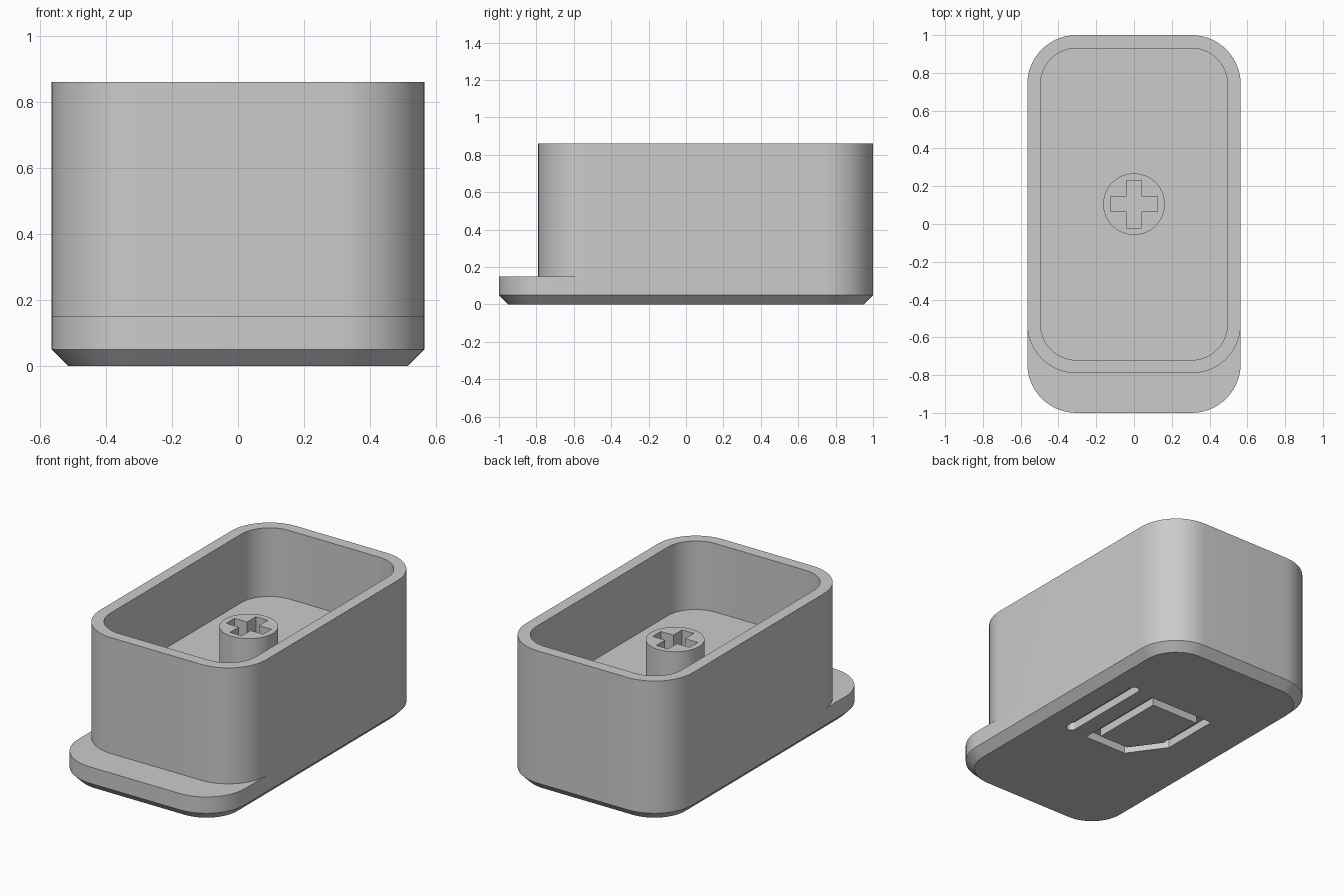
import bpy, bmesh
from math import sin, cos, radians, pi

cube = bpy.data.objects.get("Cube")
if cube:
    bpy.data.objects.remove(cube, do_unlink=True)

grey = bpy.data.materials.new("plain grey")
grey.use_nodes = True
grey.diffuse_color = (0.6, 0.6, 0.6, 1)
grey.node_tree.nodes["Principled BSDF"].inputs["Base Color"].default_value = (0.6, 0.6, 0.6, 1)

HALF, BACK, LIP, FRONT = 0.565, 1.0, -1.0, -0.79   # footprint limits
R, WALL, SEG = 0.26, 0.07, 14                      # corner radius, wall, corner segments
LIP_Z, TOP, FLOOR, CHAMFER, GROOVE = 0.15, 0.86, 0.44, 0.05, 0.05
STEM_Y, STEM_TOP = 0.105, 0.67


def rounded(x0, x1, y0, y1, r):
    """Rounded rectangle, counter-clockwise from the back +x corner."""
    pts = []
    for k, (cx, cy) in enumerate([(x1 - r, y1 - r), (x0 + r, y1 - r), (x0 + r, y0 + r), (x1 - r, y0 + r)]):
        for i in range(SEG + 1):
            a = (k + i / SEG) * pi / 2
            pts.append((cx + r * cos(a), cy + r * sin(a)))
    return pts


def ring(bm, pts, z):
    return [bm.verts.new((x, y, z)) for x, y in pts]


def bridge(bm, *rings):
    for a, b in zip(rings, rings[1:]):
        for i in range(len(a)):
            j = (i + 1) % len(a)
            bm.faces.new((a[i], a[j], b[j], b[i]))


def loop_edges(bm, verts):
    return [bm.edges.get((verts[i - 1], verts[i])) for i in range(len(verts))]


def finish(bm, name):
    bmesh.ops.recalc_face_normals(bm, faces=bm.faces)
    mesh = bpy.data.meshes.new(name)
    bm.to_mesh(mesh)
    bm.free()
    mesh.materials.append(grey)
    ob = bpy.data.objects.new(name, mesh)
    bpy.context.collection.objects.link(ob)
    return ob


def prism(name, pts, z0, z1):
    bm = bmesh.new()
    low, high = ring(bm, pts, z0), ring(bm, pts, z1)
    bridge(bm, low, high)
    bm.faces.new(low)
    bm.faces.new(high)
    return finish(bm, name)


def smooth(ob):
    bpy.ops.object.select_all(action="DESELECT")
    ob.select_set(True)
    bpy.context.view_layer.objects.active = ob
    bpy.ops.object.shade_smooth_by_angle(angle=radians(30))


# Shell: chamfered base with a projecting lip, continuing into a hollow body
half = 2 * (SEG + 1)


def base_outline(inset):
    h = HALF - inset
    p = rounded(-h, h, LIP + inset, BACK - inset, R - inset)
    return p[:half] + [(-h, FRONT + R)] + p[half:] + [(h, FRONT + R)]


bm = bmesh.new()
bottom = ring(bm, base_outline(CHAMFER), 0)
edge = ring(bm, base_outline(0), CHAMFER)
ledge = ring(bm, base_outline(0), LIP_Z)
bridge(bm, bottom, edge, ledge)

outer = rounded(-HALF, HALF, FRONT, BACK, R)
inner = rounded(-HALF + WALL, HALF - WALL, FRONT + WALL, BACK - WALL, R - WALL)
front_arc = ring(bm, outer[half + 1:-1], LIP_Z)
bm.faces.new(ledge[half:] + front_arc[::-1])
foot = ledge[:half + 1] + front_arc + ledge[-1:]
rim = ring(bm, outer, TOP)
mouth = ring(bm, inner, TOP)
floor = ring(bm, inner, FLOOR)
bridge(bm, foot, rim, mouth, floor)
bm.faces.new(floor)

# Engraved underside: an outline with one clipped corner, beside a round-ended bar
clipped = [(0.21, -0.18), (0.21, 0.41), (-0.235, 0.41), (-0.235, 0.035), (-0.08, -0.18)]
island = [(0.15, -0.12), (0.15, 0.35), (-0.175, 0.35), (-0.175, 0.055), (-0.049, -0.12)]
groove_edge, island_edge = ring(bm, clipped, 0), ring(bm, island, 0)
bridge(bm, groove_edge, ring(bm, clipped, GROOVE), ring(bm, island, GROOVE), island_edge)
bm.faces.new(island_edge)
bmesh.ops.remove_doubles(bm, verts=bm.verts, dist=0.00001)

capsule = rounded(0.315, 0.375, -0.18, 0.44, 0.0299)
bar_edge, bar_floor = ring(bm, capsule, 0), ring(bm, capsule, GROOVE)
bridge(bm, bar_edge, bar_floor)
bm.faces.new(bar_floor)

# Bridged grooves met at doubled rings, so fill the underside around the two recesses
border = [e for loop in (bottom, groove_edge, bar_edge) for e in loop_edges(bm, loop)]
bmesh.ops.triangle_fill(bm, edges=border, use_beauty=True, normal=(0, 0, -1))
smooth(finish(bm, "shell"))

# Round stem with a cross-shaped socket
circle = [(0.163 * cos(i * pi / 32), STEM_Y + 0.163 * sin(i * pi / 32)) for i in range(64)]
stem = prism("stem", circle, FLOOR, STEM_TOP)
w, a = 0.04, 0.125
cross = []
for k in range(4):
    c, s = round(cos(k * pi / 2)), round(sin(k * pi / 2))
    cross += [(c * x - s * y, STEM_Y + s * x + c * y) for x, y in [(a, -w), (a, w), (w, w)]]
cutter = prism("cross_cutter", cross, FLOOR + 0.01, TOP)
cut = stem.modifiers.new("socket", "BOOLEAN")
cut.operation, cut.solver, cut.object = "DIFFERENCE", "EXACT", cutter
bpy.context.view_layer.objects.active = stem
bpy.ops.object.modifier_apply(modifier=cut.name)
bpy.data.objects.remove(cutter, do_unlink=True)
smooth(stem)
